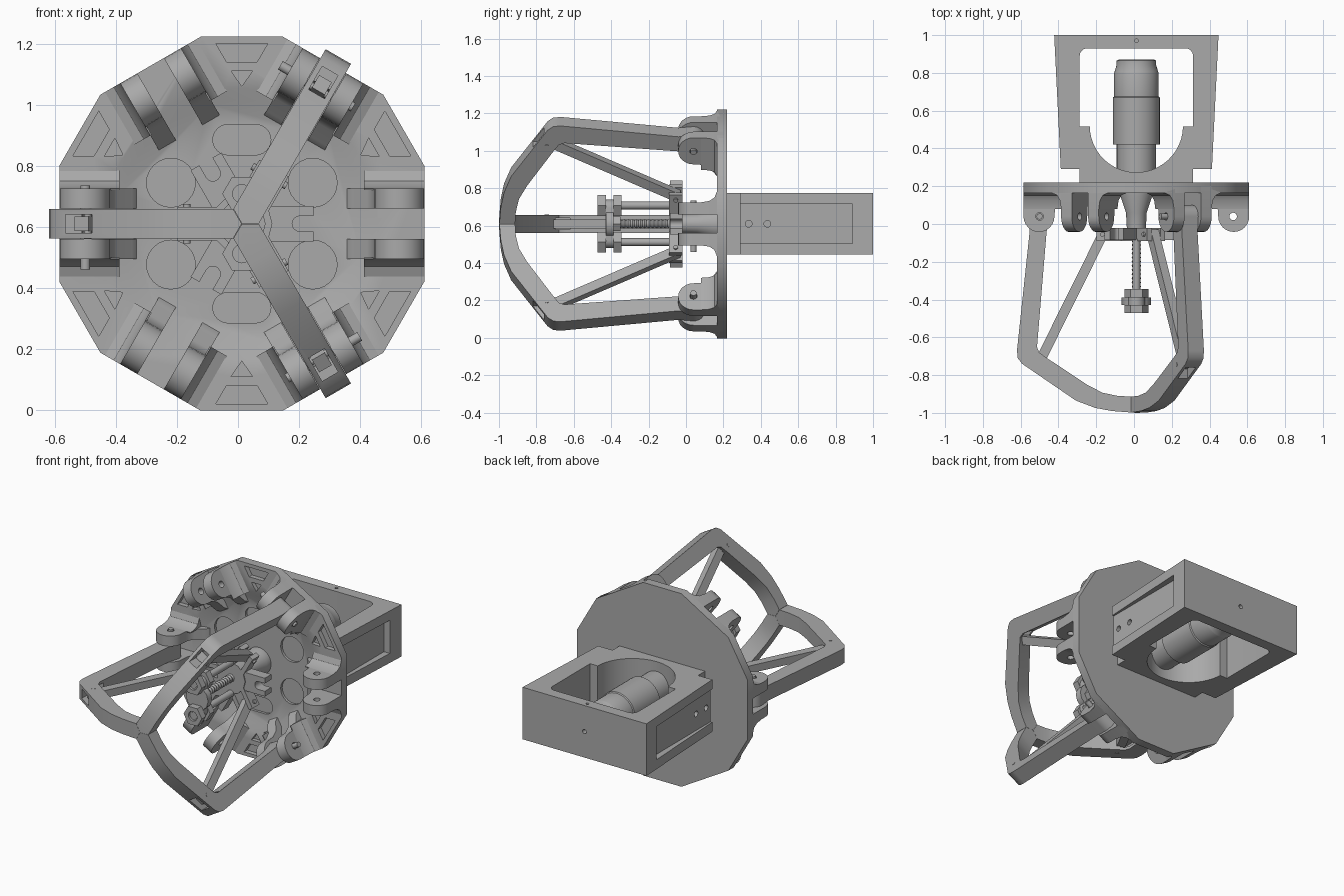
import bpy, bmesh
from math import radians, sin, cos, pi, tau
from mathutils import Matrix, Vector

if "Cube" in bpy.data.objects:
    bpy.data.objects.remove(bpy.data.objects["Cube"])

grey = bpy.data.materials.new("machined grey")
grey.use_nodes = True
grey.diffuse_color = (0.4, 0.4, 0.4, 1)
grey.node_tree.nodes["Principled BSDF"].inputs["Base Color"].default_value = (0.4, 0.4, 0.4, 1)

CENTRE = Matrix.Translation((0.0125, 0, 0.61))
FACE = Matrix.Rotation(pi / 2, 4, 'X')      # local z runs toward the front


def radial(deg):
    """Local x = outward, y = depth, z = sideways, turned about the main axis."""
    return Matrix.Rotation(-radians(deg), 4, 'Y')


def finish(name, bm, matrix):
    bmesh.ops.recalc_face_normals(bm, faces=bm.faces)
    bm.transform(CENTRE @ matrix)
    me = bpy.data.meshes.new(name)
    bm.to_mesh(me)
    bm.free()
    me.materials.append(grey)
    me.shade_smooth()
    me.set_sharp_from_angle(angle=0.6)
    ob = bpy.data.objects.new(name, me)
    bpy.context.collection.objects.link(ob)
    return ob


def prism(name, pts, lo, hi, matrix=Matrix()):
    bm = bmesh.new()
    a, b = ([bm.verts.new((x, y, z)) for x, y in pts] for z in (lo, hi))
    bm.faces.new(a)
    bm.faces.new(b)
    for i in range(len(pts)):
        j = (i + 1) % len(pts)
        bm.faces.new((a[i], a[j], b[j], b[i]))
    return finish(name, bm, matrix)


def facing(name, pts, y0, y1, deg=0):
    return prism(name, pts, -y1, -y0, radial(deg) @ FACE)


def lathe(name, prof, matrix=Matrix(), n=32):
    bm = bmesh.new()
    rings = [[bm.verts.new((r * cos(tau * i / n), r * sin(tau * i / n), z)) for i in range(n)]
             for r, z in prof]
    bm.faces.new(rings[0])
    bm.faces.new(rings[-1])
    for a, b in zip(rings, rings[1:]):
        for i in range(n):
            j = (i + 1) % n
            bm.faces.new((a[i], a[j], b[j], b[i]))
    return finish(name, bm, matrix)


def axial(name, prof, x=0, z=0, n=32):
    """Turned part along the main axis, profile given as (radius, y)."""
    return lathe(name, [(r, -y) for r, y in prof], Matrix.Translation((x, 0, z)) @ FACE, n)


def arc(cx, cy, r, a0, a1, n=12):
    return [(cx + r * cos(radians(a0 + (a1 - a0) * i / n)),
             cy + r * sin(radians(a0 + (a1 - a0) * i / n))) for i in range(n + 1)]


def box(x0, x1, y0, y1):
    return [(x0, y0), (x1, y0), (x1, y1), (x0, y1)]


def cut(ob, cutters, op='DIFFERENCE'):
    for c in cutters:
        m = ob.modifiers.new("cut", 'BOOLEAN')
        m.object, m.operation, m.solver = c, op, 'EXACT'
    dg = bpy.context.evaluated_depsgraph_get()
    me = bpy.data.meshes.new_from_object(ob.evaluated_get(dg))
    ob.modifiers.clear()
    ob.data = me
    me.shade_smooth()
    me.set_sharp_from_angle(angle=0.6)
    for c in cutters:
        bpy.data.objects.remove(c)


# Twelve-sided base plate with alternating long and short sides
outline = []
for k in range(6):
    for t in (-0.19, 0.19):
        v = Matrix.Rotation(k * pi / 3, 2) @ Vector((0.5975, t))
        outline.append((v.x, v.y))
plate = facing("base_plate", outline, 0.165, 0.22)
cutters = [axial("dish", [(0.46, 0.15), (0.445, 0.165), (0.405, 0.192)], n=48)]
for k in range(6):
    deg = 30 + 60 * k
    cutters.append(facing("rim_pocket", [(0.53, -0.05), (0.59, -0.085), (0.59, 0.085), (0.53, 0.05)],
                          0.1, 0.195, deg))
    cutters.append(facing("tri_pocket", [(0.45, 0), (0.5, -0.035), (0.5, 0.035)], 0.1, 0.19, deg))
    if k % 3 == 1:
        slot = arc(0.275, 0.045, 0.05, 0, 180) + arc(0.275, -0.045, 0.05, 180, 360)
    else:
        slot = arc(0.268, 0, 0.08, 0, 345, 23)
    cutters.append(facing("floor_pocket", slot, 0.1, 0.208, deg))
cut(plate, cutters)

# Six clevises: a pair of pierced lugs with flared feet
PIVOT = Matrix.Translation((0.5125, 0.04, 0))
lug_side = ([(0.5975, 0.2), (0.5975, 0.04)] + arc(0.5155, 0.04, 0.082, 0, -180)
            + [(0.43, 0.09), (0.41, 0.13), (0.36, 0.165), (0.34, 0.2)])
for k in range(6):
    deg = 60 * k
    for s in (-1, 1):
        lug = prism("clevis_lug", lug_side, *sorted((s * 0.05, s * 0.115)), radial(deg))
        cut(lug, [lathe("hole", [(0.02, -0.2), (0.02, 0.2)], radial(deg) @ PIVOT, 16)])
        foot = [(0.11, 0.08), (0.115, 0.08), (0.122, 0.125), (0.14, 0.152), (0.175, 0.166), (0.11, 0.185)]
        prism("clevis_foot", [(s * t, y) for t, y in foot], -0.5975, -0.4, radial(deg + 90))

# Three bent fingers meeting at a point, each with a strut and pins
finger_side = (arc(0.5125, 0.04, 0.06, 0, 180)
               + [(0.475, -0.04), (0.526, -0.65), (0.515, -0.68), (0.47, -0.712), (0.262, -0.85),
                  (0.18, -0.893), (0.1, -0.91), (0, -0.915), (0, -1), (0.13, -0.99), (0.22, -0.973),
                  (0.32, -0.935), (0.605, -0.74), (0.628, -0.71), (0.632, -0.67), (0.565, -0.04)])
for deg in (60, 180, 300):
    R = radial(deg)
    finger = prism("finger", finger_side, -0.048, 0.048, R)
    cut(finger, [facing("wedge", [(0.0005, 0), (1, 1.732), (1, -1.732)], -1.2, 0.5, deg)], 'INTERSECT')
    cut(finger, [prism("slot", box(0.49, 0.578, -0.9, -0.62), -0.03, 0.03, R)])
    a, b = Vector((0.525, -0.755)), Vector((0.17, -0.04))
    n = (b - a).orthogonal().normalized() * 0.026
    prism("strut", [a + n, b + n, b - n, a - n], -0.024, 0.024, R)
    lathe("pivot_pin", [(0.016, -0.125), (0.016, 0.15)], R @ PIVOT, 16)
    lathe("strut_pin", [(0.012, -0.05), (0.012, 0.05)],
          R @ Matrix.Translation((0.505, -0.745, 0)), 12)
    lathe("hub_pin", [(0.012, -0.065), (0.012, 0.065)],
          R @ Matrix.Translation((0.18, -0.055, 0)), 12)
    # Hub cheeks either side of the strut
    for s in (-1, 1):
        prism("hub_cheek", box(0.07, 0.21, -0.09, -0.02), *sorted((s * 0.027, s * 0.055)), R)
    # Slotted tab between the struts
    tab = ([(0.04, -0.058), (0.235, -0.058), (0.235, -0.025)] + arc(0.19, 0, 0.025, -90, -270)
           + [(0.235, 0.025), (0.235, 0.058), (0.04, 0.058)])
    facing("hub_tab", tab, -0.085, -0.02, deg + 180)

# Central hub and its stem
axial("hub", [(0.1, -0.09), (0.1, -0.02)], n=12)
axial("hub_stem", [(0.05, -0.03), (0.055, 0.06), (0.085, 0.15), (0.085, 0.2)])

# Lead screw, guide rods, nuts and their link plate
thread = [(0.025 if i % 2 else 0.019, -0.43 + 0.011 * i) for i in range(33)]
axial("lead_screw", thread, n=16)
axial("lead_nut", [(0.045, -0.39), (0.045, -0.35)], n=6)
for z in (-0.098, 0.098):
    axial("guide_rod", [(0.021, -0.46), (0.021, -0.08)], z=z, n=20)
    for y in (-0.472, -0.388):
        nut = axial("rod_nut", [(0.064, y), (0.064, y + 0.043)], z=z, n=6)
        cut(nut, [axial("bore", [(0.03, y - 0.05), (0.03, y + 0.015)], z=z, n=20)])
facing("link_plate", arc(0, 0.085, 0.045, 0, 180) + arc(0, -0.085, 0.045, 180, 360), -0.43, -0.387)
facing("link_core", arc(0, 0, 0.078, 0, 330, 11), -0.429, -0.388)

# Rear motor frame: tapered box with a window and a round cradle
frame = prism("motor_frame", [(-0.3, 0.215), (0.3, 0.215), (0.3, 0.29), (0.4, 0.29), (0.435, 1),
                              (-0.435, 1), (-0.4, 0.29), (-0.3, 0.29)], -0.165, 0.165)
window = ([(-0.3, 0.515), (0.3, 0.515)] + arc(0.26, 0.89, 0.04, 0, 90, 6)
          + arc(-0.26, 0.89, 0.04, 90, 180, 6))
cutters = [prism("window", window, -0.3, 0.3),
           prism("cradle", arc(0, 0.52, 0.247, 0, 352, 45), -0.3, 0.3),
           axial("rear_hole", [(0.014, 0.96), (0.014, 1.1)], n=12),
           lathe("top_hole", [(0.01, 0.14), (0.01, 0.3)], Matrix.Translation((0, 0.97, 0)), 12)]
for s in (-1, 1):
    cutters.append(prism("side_panel", box(*sorted((s * 0.388, s * 0.6)), 0.2, 0.89), -0.105, 0.105))
    for y in (0.335, 0.435):
        cutters.append(lathe("side_hole", [(0.018, 0.35), (0.018, 0.6)],
                             Matrix.Translation((0, y, 0)) @ Matrix.Rotation(s * pi / 2, 4, 'Y'), 16))
cut(frame, cutters)

# Motor body resting in the cradle
axial("motor", [(0.104, 0.25), (0.104, 0.42), (0.124, 0.42), (0.124, 0.67), (0.118, 0.675),
                (0.118, 0.8), (0.116, 0.805), (0.105, 0.84), (0.104, 0.865), (0.09, 0.872)], n=40)
